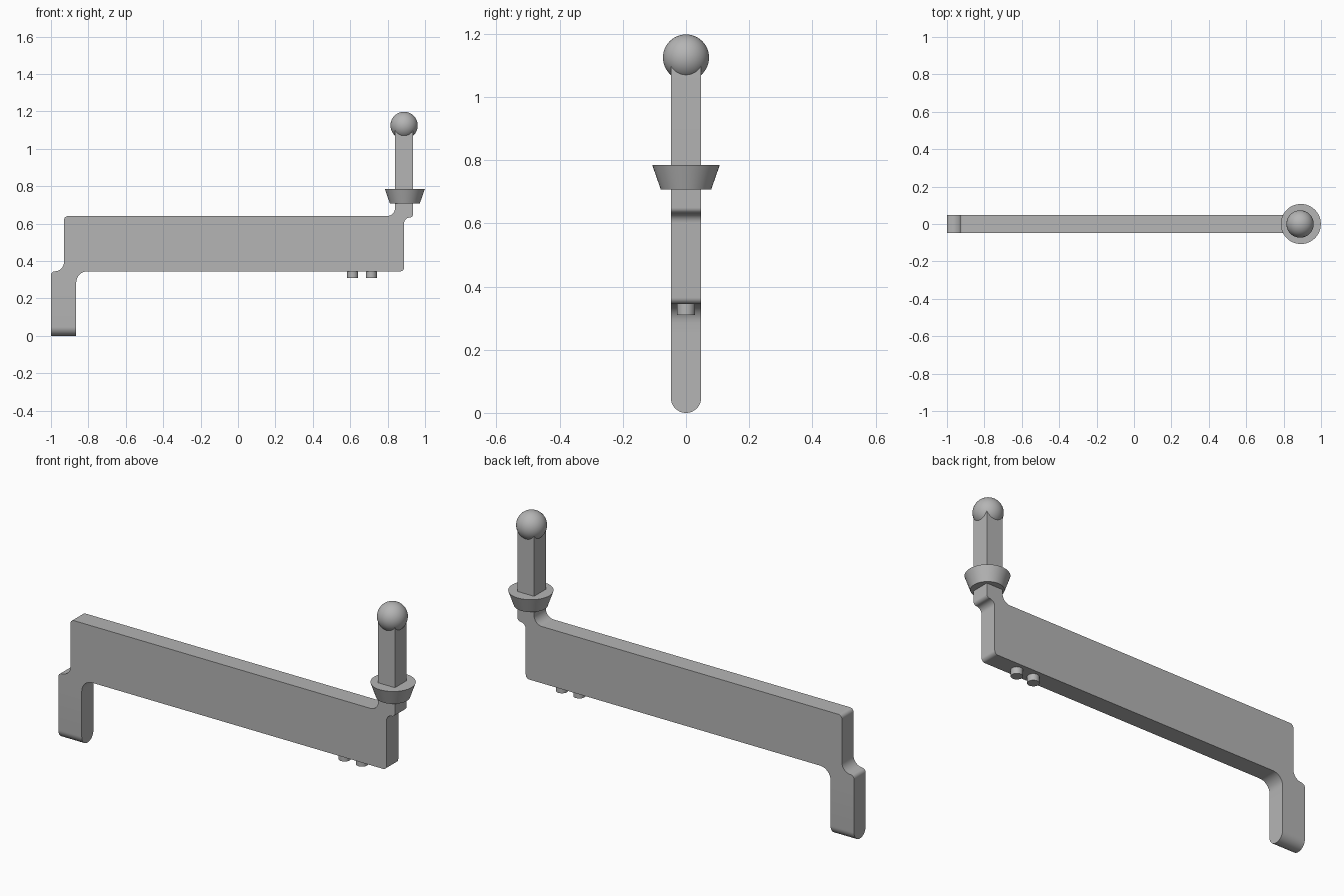
import bpy, bmesh, math
from mathutils import Vector, Matrix

default = bpy.data.objects.get("Cube")
if default:
    bpy.data.objects.remove(default, do_unlink=True)

HALF = 0.048          # half thickness of the arm
POST_X = 0.888        # axis of post, collar and ball

grey = bpy.data.materials.new("plain_grey")
grey.use_nodes = True
grey.diffuse_color = (0.46, 0.46, 0.46, 1)
grey.node_tree.nodes["Principled BSDF"].inputs["Base Color"].default_value = (0.46, 0.46, 0.46, 1)


def finish(bm, name):
    bmesh.ops.recalc_face_normals(bm, faces=bm.faces)
    mesh = bpy.data.meshes.new(name)
    bm.to_mesh(mesh)
    bm.free()
    mesh.materials.append(grey)
    obj = bpy.data.objects.new(name, mesh)
    bpy.context.collection.objects.link(obj)
    bpy.ops.object.select_all(action='DESELECT')
    obj.select_set(True)
    bpy.context.view_layer.objects.active = obj
    bpy.ops.object.shade_smooth_by_angle(angle=math.radians(30))
    return obj


def rounded(corners, steps=8):
    """Outline with every (x, z, radius) corner filleted."""
    out = []
    for i, (x, z, r) in enumerate(corners):
        p = Vector((x, z))
        if r == 0:
            out.append(p)
            continue
        a = (Vector(corners[i - 1][:2]) - p).normalized()
        b = (Vector(corners[(i + 1) % len(corners)][:2]) - p).normalized()
        for k in range(steps + 1):
            t = k / steps * math.pi / 2
            out.append(p + a * r * (1 - math.sin(t)) + b * r * (1 - math.cos(t)))
    return out


def extrude(points, direction, name):
    bm = bmesh.new()
    face = bm.faces.new([bm.verts.new(p) for p in points])
    ext = bmesh.ops.extrude_face_region(bm, geom=[face])
    bmesh.ops.translate(bm, vec=direction,
                        verts=[v for v in ext["geom"] if isinstance(v, bmesh.types.BMVert)])
    return finish(bm, name)


def cone(name, x, z0, z1, r0, r1, sides=48):
    bm = bmesh.new()
    bmesh.ops.create_cone(bm, cap_ends=True, segments=sides, radius1=r0, radius2=r1,
                          depth=z1 - z0, matrix=Matrix.Translation((x, 0, (z0 + z1) / 2)))
    return finish(bm, name)


# Arm plate with upright post and upper part of the leg
outline = rounded([
    (-1, 0.25, 0), (-1, 0.345, 0.02), (-0.93, 0.345, 0.05), (-0.93, 0.64, 0.02),
    (0.84, 0.64, 0.045), (0.84, 1.12, 0), (0.936, 1.12, 0), (0.936, 0.632, 0.018),
    (0.888, 0.632, 0.03), (0.888, 0.345, 0.02), (-0.865, 0.345, 0.06), (-0.865, 0.25, 0)])
extrude([(p.x, -HALF, p.y) for p in outline], (0, 2 * HALF, 0), "arm_and_post")

# Lower leg with a half-round end
arc = [math.pi + math.pi * k / 24 for k in range(25)]
u_shape = [(-HALF, 0.25)] + [(HALF * math.cos(a), HALF + HALF * math.sin(a)) for a in arc] + [(HALF, 0.25)]
extrude([(-1, y, z) for y, z in u_shape], (0.135, 0, 0), "lower_leg")

# Flared collar around the post
cone("collar", POST_X + 0.004, 0.708, 0.785, 0.08, 0.107)

# Ball on top of the post
bm = bmesh.new()
bmesh.ops.create_uvsphere(bm, u_segments=48, v_segments=24, radius=0.073,
                          matrix=Matrix.Translation((POST_X, 0, 1.125)))
finish(bm, "ball_tip")

# Two small pegs under the arm
for label, x in (("inner", 0.613), ("outer", 0.713)):
    cone(label + "_peg", x, 0.31, 0.36, 0.029, 0.029, 32)
